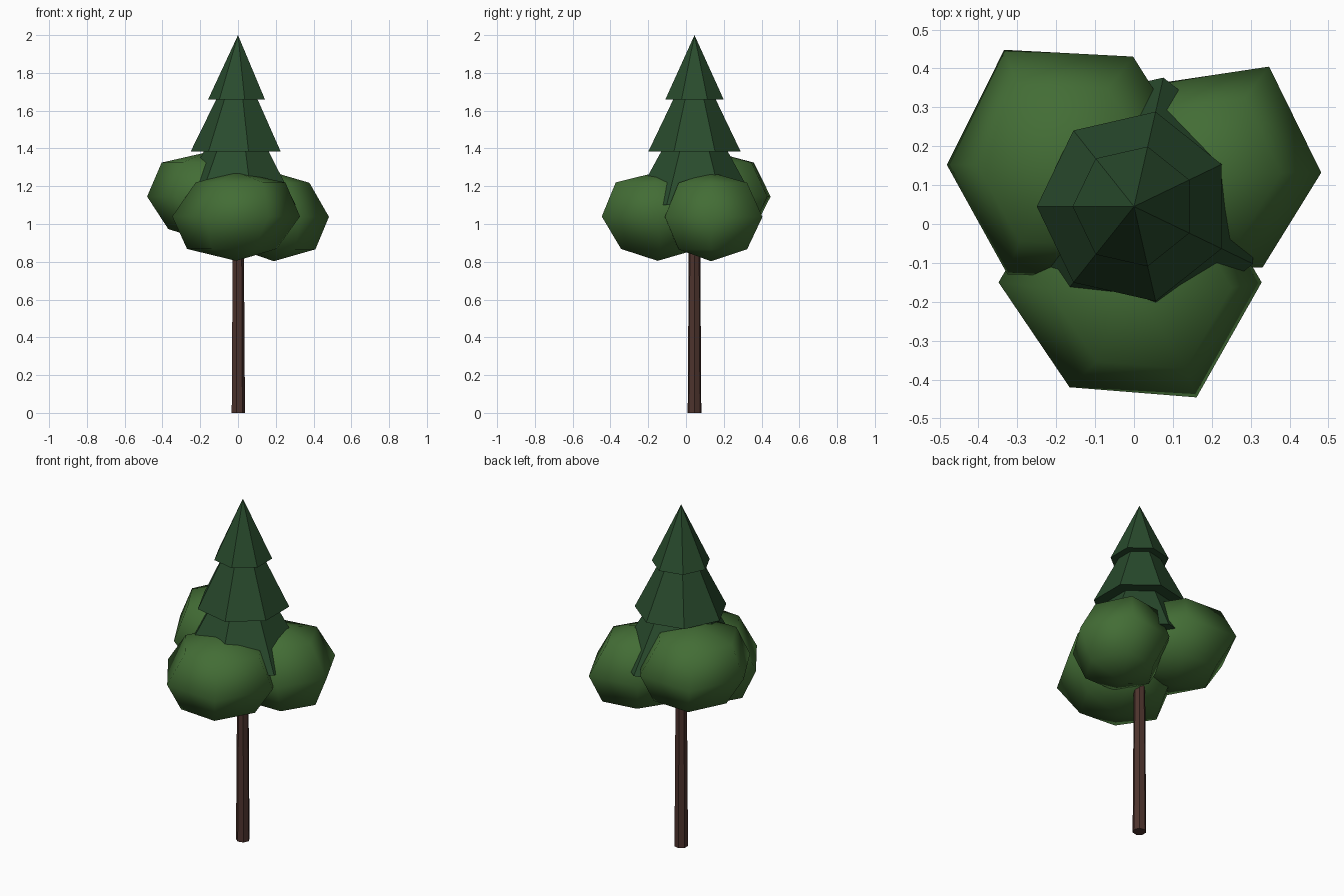
import bpy, bmesh, math

if "Cube" in bpy.data.objects:
    bpy.data.objects.remove(bpy.data.objects["Cube"])


def material(name, colour):
    m = bpy.data.materials.new(name)
    m.diffuse_color = (*colour, 1.0)
    m.use_nodes = True
    m.node_tree.nodes["Principled BSDF"].inputs["Base Color"].default_value = m.diffuse_color
    return m


BARK = material("dark_bark", (0.076, 0.034, 0.027))
PINE = material("pine_green", (0.022, 0.070, 0.026))
LEAF = material("leaf_green", (0.056, 0.153, 0.036))


def lathe(name, centre, profile, sides, phase, mat, smooth=False, widths=None, lean=(0, 0)):
    """Spin (radius, z) points round a vertical axis; zero radius makes a tip.
    widths scales each corner, lean shifts rings sideways above and below the middle."""
    bm = bmesh.new()
    widths = widths or [1.0] * sides
    rings = []
    for r, z in profile:
        if r == 0:
            rings.append([bm.verts.new((0, 0, z))])
            continue
        ring = []
        for i in range(sides):
            a = phase + math.tau * i / sides
            ring.append(bm.verts.new((r * widths[i] * math.cos(a) + lean[0] * z,
                                      r * widths[i] * math.sin(a) + lean[1] * z, z)))
        rings.append(ring)
    for low, high in zip(rings, rings[1:]):
        for i in range(sides):
            j = (i + 1) % sides
            if len(low) == 1:
                bm.faces.new((low[0], high[j], high[i]))
            elif len(high) == 1:
                bm.faces.new((low[i], low[j], high[0]))
            else:
                bm.faces.new((low[i], low[j], high[j], high[i]))
    # flat caps on open ends
    for ring in (rings[0], rings[-1]):
        if len(ring) > 1:
            bm.faces.new(ring)
    bmesh.ops.recalc_face_normals(bm, faces=bm.faces)
    for f in bm.faces:
        f.smooth = smooth
    me = bpy.data.meshes.new(name)
    bm.to_mesh(me)
    bm.free()
    me.materials.append(mat)
    ob = bpy.data.objects.new(name, me)
    ob.location = centre
    bpy.context.collection.objects.link(ob)
    return ob


AXIS = (0.0, 0.045, 0.0)

# Tapered seven-sided trunk
lathe("trunk", AXIS, [(0.037, 0.0), (0.029, 1.2)], 7, 0, BARK)

# Three stacked seven-sided cones
for name, radius, base, tip in (("lower_tier", 0.34, 1.10, 1.706),
                                ("middle_tier", 0.25, 1.385, 1.894),
                                ("top_tier", 0.158, 1.66, 2.0)):
    lathe(name, AXIS, [(radius, base), (0, tip)], 7, math.pi, PINE)

# Three rounded foliage clumps: six sides, poles and three rings
CLUMP = [(0, -0.235), (0.235, -0.172), (0.335, 0), (0.235, 0.18), (0, 0.235)]
for name, centre, widths, lean in (
        ("front_clump", (-0.01, -0.15, 1.04), (1.01, 1, 1, 1.01, 0.93, 1.02), (0.13, -0.08)),
        ("left_clump", (-0.163, 0.152, 1.145), (1, 0.96, 1.02, 0.95, 0.97, 1), (-0.1, 0)),
        ("right_clump", (0.19, 0.132, 1.038), (0.87, 0.94, 0.79, 0.84, 0.85, 0.84), (-0.09, 0))):
    lathe(name, centre, CLUMP, 6, 0, LEAF, True, widths, lean)
